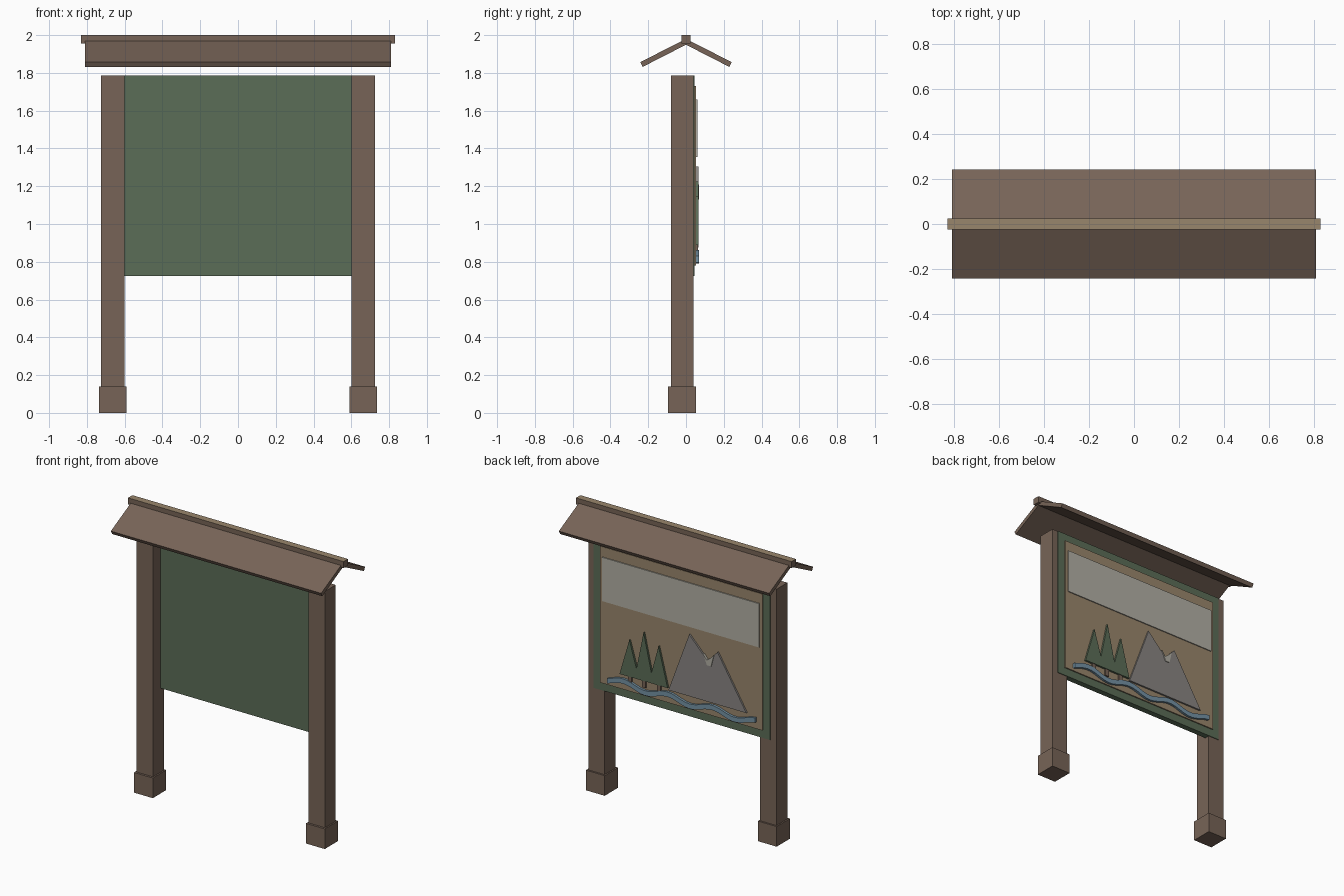
import bpy, bmesh, math
from mathutils import Vector

cube = bpy.data.objects.get("Cube")
if cube:
    bpy.data.objects.remove(cube, do_unlink=True)


def material(name, *rgb):
    """Flat material from 0-255 display values."""
    lin = [((c / 255 + 0.055) / 1.055) ** 2.4 for c in rgb] + [1]
    m = bpy.data.materials.new(name)
    m.use_nodes = True
    m.diffuse_color = lin
    node = next(n for n in m.node_tree.nodes if n.type == 'BSDF_PRINCIPLED')
    node.inputs["Base Color"].default_value = lin
    node.inputs["Roughness"].default_value = 0.9
    return m


WOOD = material("brown wood", 119, 100, 87)
TAN = material("tan wood", 153, 134, 108)
GREEN = material("forest green", 91, 109, 87)
PALE = material("pale grey", 178, 175, 164)
ROCK = material("rock grey", 137, 133, 130)
WATER = material("river blue", 116, 146, 164)


def prism(name, points, start, depth, mat):
    """Extrude a closed outline of 3D points along a vector."""
    bm = bmesh.new()
    offset = Vector(start)
    face = bm.faces.new([bm.verts.new(Vector(p) + offset) for p in points])
    ext = bmesh.ops.extrude_face_region(bm, geom=[face])
    new = [v for v in ext["geom"] if isinstance(v, bmesh.types.BMVert)]
    bmesh.ops.translate(bm, verts=new, vec=Vector(depth))
    bmesh.ops.recalc_face_normals(bm, faces=bm.faces)
    mesh = bpy.data.meshes.new(name)
    bm.to_mesh(mesh)
    bm.free()
    mesh.materials.append(mat)
    obj = bpy.data.objects.new(name, mesh)
    bpy.context.collection.objects.link(obj)
    return obj


def box(name, x, y, z, mat):
    pts = [(x[0], y[0], z[0]), (x[1], y[0], z[0]), (x[1], y[1], z[0]), (x[0], y[1], z[0])]
    return prism(name, pts, (0, 0, 0), (0, 0, z[1] - z[0]), mat)


def plate(name, outline, y0, y1, mat):
    """Cut-out shape in the xz plane, standing on the board."""
    return prism(name, [(x, 0, z) for x, z in outline], (0, y0, 0), (0, y1 - y0, 0), mat)


# Posts and their square feet
for side, s in (("left", 1), ("right", -1)):
    box(side + "_post", (s * 0.6, s * 0.725), (-0.08, 0.04), (0.01, 1.785), WOOD)
    box(side + "_post_foot", (s * 0.59, s * 0.735), (-0.095, 0.052), (0, 0.14), WOOD)

# Roof slopes
for side, s in (("front", -1), ("back", 1)):
    section = [(0, 1.98), (0.242, 1.857), (0.229, 1.832), (0, 1.949)]
    prism(side + "_roof_slope", [(0, s * y, z) for y, z in section],
          (-0.81, 0, 0), (1.62, 0, 0), WOOD)

# Ridge beam with a lighter upper face
ridge = box("ridge_beam", (-0.83, 0.83), (-0.024, 0.024), (1.955, 2.0), WOOD)
ridge.data.materials.append(TAN)
for f in ridge.data.polygons:
    if f.normal.z > 0.9:
        f.material_index = 1

# Board, backing panel and title band
box("board", (-0.68, 0.68), (0.005, 0.045), (0.725, 1.785), GREEN)
box("backing_panel", (-0.625, 0.625), (0.04, 0.053), (0.78, 1.73), TAN)
box("title_band", (-0.605, 0.605), (0.05, 0.06), (1.355, 1.66), PALE)

# Mountains and snow patch
plate("mountains", [(0.09, 0.875), (-0.07, 1.305), (-0.21, 1.16), (-0.288, 1.24),
                    (-0.51, 0.875)], 0.05, 0.065, ROCK)
plate("snow_patch", [(-0.18, 1.2), (-0.208, 1.165), (-0.235, 1.185), (-0.262, 1.21),
                     (-0.242, 1.13), (-0.21, 1.13)], 0.05, 0.07, PALE)

# Trees and trunks
plate("trees", [(0.465, 0.888), (0.39, 1.145), (0.335, 0.96), (0.28, 1.225), (0.22, 0.96),
                (0.165, 1.16), (0.095, 0.888)], 0.05, 0.067, GREEN)
for i, x in enumerate((0.39, 0.28, 0.165)):
    box(f"tree_trunk_{i + 1}", (x - 0.014, x + 0.014), (0.05, 0.063), (0.84, 0.89), WOOD)

# Wavy river
xs = [0.56 - 1.14 * i / 32 for i in range(33)]
mid = [(x, 0.826 + 0.019 * math.cos(2 * math.pi * (x - 0.438) / 0.343)) for x in xs]
upper = [(x, z + 0.017) for x, z in mid]
lower = [(x, z - 0.017) for x, z in reversed(mid)]
plate("river", upper + lower, 0.05, 0.069, WATER)
